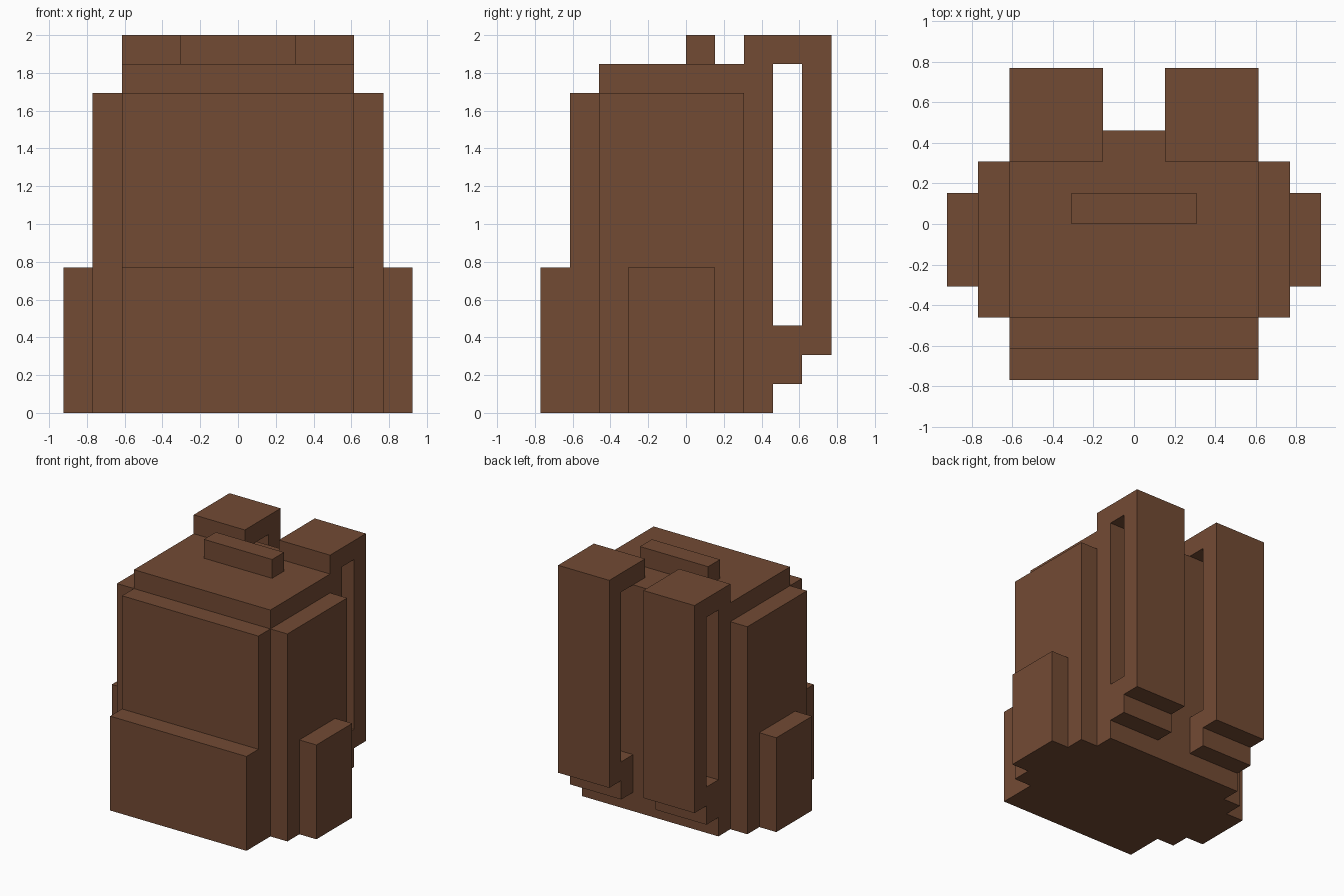
import bpy
import bmesh

cube = bpy.data.objects.get("Cube")
if cube:
    bpy.data.objects.remove(cube, do_unlink=True)

U = 2 / 13  # one block; the pack is 13 blocks tall

# Single brown leather colour
brown = bpy.data.materials.new("brown_leather")
color = (0.171, 0.069, 0.034, 1)
brown.diffuse_color = color
brown.use_nodes = True
bsdf = next(n for n in brown.node_tree.nodes if n.type == 'BSDF_PRINCIPLED')
bsdf.inputs["Base Color"].default_value = color
bsdf.inputs["Roughness"].default_value = 0.9


def extrude_part(name, profile, x0, x1):
    """Extrude a (y, z) outline from x0 to x1, all in blocks."""
    bm = bmesh.new()
    face = bm.faces.new([bm.verts.new((x0 * U, y * U, z * U)) for y, z in profile])
    ext = bmesh.ops.extrude_face_region(bm, geom=[face])
    moved = [v for v in ext["geom"] if isinstance(v, bmesh.types.BMVert)]
    bmesh.ops.translate(bm, verts=moved, vec=((x1 - x0) * U, 0, 0))
    bmesh.ops.recalc_face_normals(bm, faces=bm.faces)
    mesh = bpy.data.meshes.new(name)
    bm.to_mesh(mesh)
    bm.free()
    mesh.materials.append(brown)
    obj = bpy.data.objects.new(name, mesh)
    bpy.context.collection.objects.link(obj)
    return obj


def box(name, x, y, z):
    outline = [(y[0], z[0]), (y[1], z[0]), (y[1], z[1]), (y[0], z[1])]
    return extrude_part(name, outline, *x)


# Main bag, front layers and top handle
box("main_bag", (-4, 4), (-3, 3), (0, 12))
box("front_panel", (-4, 4), (-4, -3), (0, 11))
box("front_pocket", (-4, 4), (-5, -4), (0, 5))
box("top_handle", (-2, 2), (0, 1), (12, 13))

# Shoulder strap outline: over the top, down the back, stepped in at the base
strap = [(2, 12), (2, 13), (5, 13), (5, 2), (4, 2),
         (4, 1), (3, 1), (3, 3), (4, 3), (4, 12)]

# Paired parts
for side, s in (("left", 1), ("right", -1)):
    def span(a, b):
        return tuple(sorted((s * a, s * b)))
    box(side + "_side_panel", span(4, 5), (-3, 2), (0, 11))
    box(side + "_side_pocket", span(5, 6), (-2, 1), (0, 5))
    extrude_part(side + "_shoulder_strap", strap, *span(1, 4))
